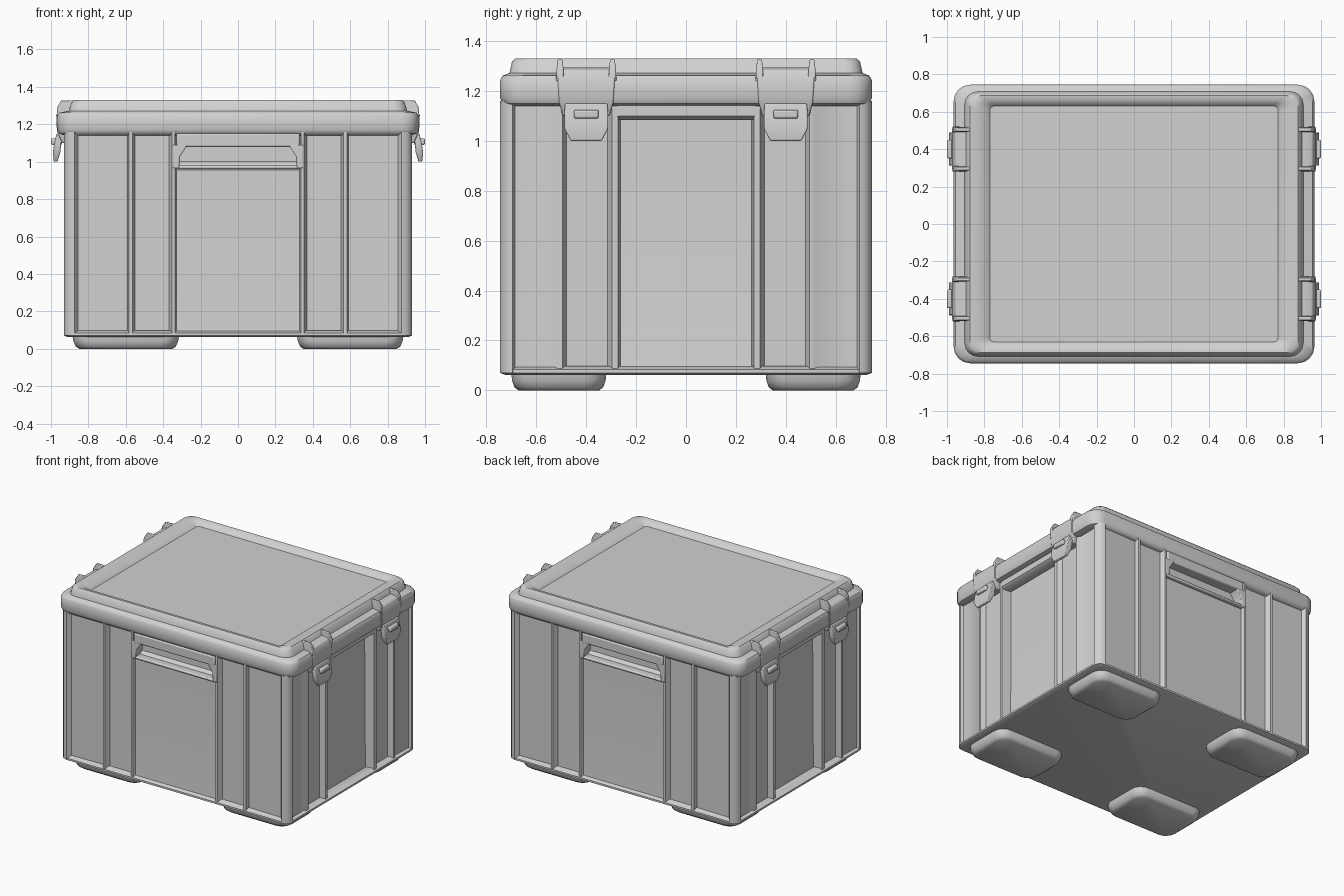
import bpy, bmesh
from math import cos, sin, pi, radians

if "Cube" in bpy.data.objects:
    bpy.data.objects.remove(bpy.data.objects["Cube"], do_unlink=True)

GREY = (0.64, 0.64, 0.64, 1)
plastic = bpy.data.materials.new("grey_plastic")
plastic.use_nodes = True
plastic.diffuse_color = GREY
plastic.node_tree.nodes["Principled BSDF"].inputs["Base Color"].default_value = GREY


def loft(name, rings, bevel=0):
    """Skin a stack of equal-length point rings, capping both ends."""
    bm = bmesh.new()
    loops = [[bm.verts.new(p) for p in ring] for ring in rings]
    n = len(loops[0])
    for a, b in zip(loops, loops[1:]):
        for i in range(n):
            j = (i + 1) % n
            bm.faces.new((a[i], a[j], b[j], b[i]))
    bm.faces.new(loops[0][::-1])
    bm.faces.new(loops[-1])
    bmesh.ops.recalc_face_normals(bm, faces=bm.faces)
    mesh = bpy.data.meshes.new(name)
    bm.to_mesh(mesh)
    bm.free()
    mesh.materials.append(plastic)
    obj = bpy.data.objects.new(name, mesh)
    bpy.context.collection.objects.link(obj)
    if bevel:
        mod = obj.modifiers.new("soft_edges", "BEVEL")
        mod.width, mod.segments, mod.limit_method = bevel, 2, "ANGLE"
    bpy.ops.object.select_all(action="DESELECT")
    obj.select_set(True)
    bpy.context.view_layer.objects.active = obj
    bpy.ops.object.shade_smooth_by_angle(angle=radians(40))
    return obj


def rounded(hx, hy, z, r, cx=0, cy=0, seg=4):
    """Rectangle ring with rounded corners."""
    ring = []
    for k, (sx, sy) in enumerate([(1, 1), (-1, 1), (-1, -1), (1, -1)]):
        for i in range(seg + 1):
            a = (k + i / seg) * pi / 2
            ring.append((cx + sx * (hx - r) + r * cos(a),
                         cy + sy * (hy - r) + r * sin(a), z))
    return ring


def slab(x, y, z):
    """Rectangle ring spanning two x and two y values."""
    return [(x[0], y[0], z), (x[1], y[0], z), (x[1], y[1], z), (x[0], y[1], z)]


def box(name, x, y, z, bevel=0.008):
    return loft(name, [slab(x, y, h) for h in z], bevel)


def body_ring(z, end_x, grip_y):
    """Ribbed plan of the body: one quarter, mirrored twice."""
    quarter = [(end_x, .262), (.92, .272), (.92, .297), (.885, .315), (.885, .48),
               (.92, .495), (.92, .515), (.908, .53), (.91, .685), (.93, .695),
               (.925, .715), (.905, .738), (.875, .745), (.855, .718), (.59, .712),
               (.583, .742), (.565, .742), (.55, .706), (.368, .706), (.352, .742),
               (.338, .742), (.33, grip_y)]
    half = quarter + [(-x, y) for x, y in reversed(quarter)]
    return [(x, y, z) for x, y in half + [(-x, -y) for x, y in half]]


# Body: long walls sink behind the grips, end walls sink under the ledges
loft("body", [body_ring(*p) for p in [(.07, .865, .725), (.12, .855, .72), (.955, .85, .72),
                                      (1.0, .85, .67), (1.16, .85, .67)]])

# Base flange
loft("base_flange", [rounded(.91, .725, .062, .05), rounded(.93, .745, .07, .065),
                     rounded(.93, .745, .083, .065), rounded(.90, .718, .098, .05)])

# Lid with stepped rim and sunken top panel
lid = [(.92, .72, 1.14, .06), (.955, .735, 1.15, .08), (.965, .745, 1.17, .09),
       (.965, .745, 1.245, .09), (.955, .735, 1.262, .09), (.905, .708, 1.272, .07),
       (.89, .698, 1.318, .06), (.878, .686, 1.33, .06), (.835, .662, 1.328, .05),
       (.785, .64, 1.31, .03), (.77, .63, 1.297, .02)]
loft("lid", [rounded(*p) for p in lid])

for sx, side in ((1, "left"), (-1, "right")):
    # Overhang above the deep end panel
    loft(f"{side}_end_ledge", [slab((.83 * sx, x * sx), (-.275, .275), z)
                               for x, z in ((.905, 1.085), (.925, 1.10), (.925, 1.16))])
    for sy, end in ((1, "back"), (-1, "front")):
        tag = f"{side}_{end}"
        cy = .4 * sy
        # Foot
        fx, fy = .60 * sx, .51 * sy
        loft(f"{tag}_foot", [rounded(.25, .162, 0, .07, fx, fy),
                             rounded(.268, .178, .012, .08, fx, fy),
                             rounded(.28, .188, .04, .08, fx, fy),
                             rounded(.285, .19, .07, .08, fx, fy)])
        # Hinge saddle over the lid rim, with a raised fin at each end
        saddle = [(.94, .095, 1.10), (.968, .11, 1.16), (.972, .115, 1.25),
                  (.955, .11, 1.285), (.925, .105, 1.295)]
        loft(f"{tag}_hinge_saddle", [slab((.86 * sx, x * sx), (cy - w, cy + w), z)
                                     for x, w, z in saddle], .006)
        for offset, place in ((-.105, "near"), (.105, "far")):
            fin = [(.97, .016, 1.24), (.967, .014, 1.29), (.945, .009, 1.328)]
            loft(f"{tag}_{place}_fin", [
                slab((.865 * sx, x * sx), (cy + offset - w, cy + offset + w), z)
                for x, w, z in fin], .004)
        # Hanging latch flap
        flap = [(.93, .97, .085, 1.15), (.945, .982, .088, 1.10),
                (.95, .99, .088, 1.05), (.965, .985, .062, 1.0)]
        loft(f"{tag}_latch", [slab((a * sx, b * sx), (cy - w, cy + w), z)
                              for a, b, w, z in flap], .005)
        box(f"{tag}_latch_nub", (.94 * sx, 1.0 * sx), (cy - .05, cy + .05), (1.09, 1.125))

for sy, end in ((1, "back"), (-1, "front")):
    # Grip frame around a slot, on each long wall
    y = (.66 * sy, .745 * sy)
    box(f"{end}_grip_top", (-.33, .33), y, (1.08, 1.15))
    box(f"{end}_grip_sill", (-.35, .35), (.68 * sy, .742 * sy), (.96, .98))
    for sx, side in ((1, "left"), (-1, "right")):
        # Slanted cheek of the grip
        loft(f"{end}_{side}_grip_cheek", [slab((a * sx, .35 * sx), y, z) for a, z in
                                          ((.315, .965), (.31, 1.03), (.27, 1.09))], .006)
